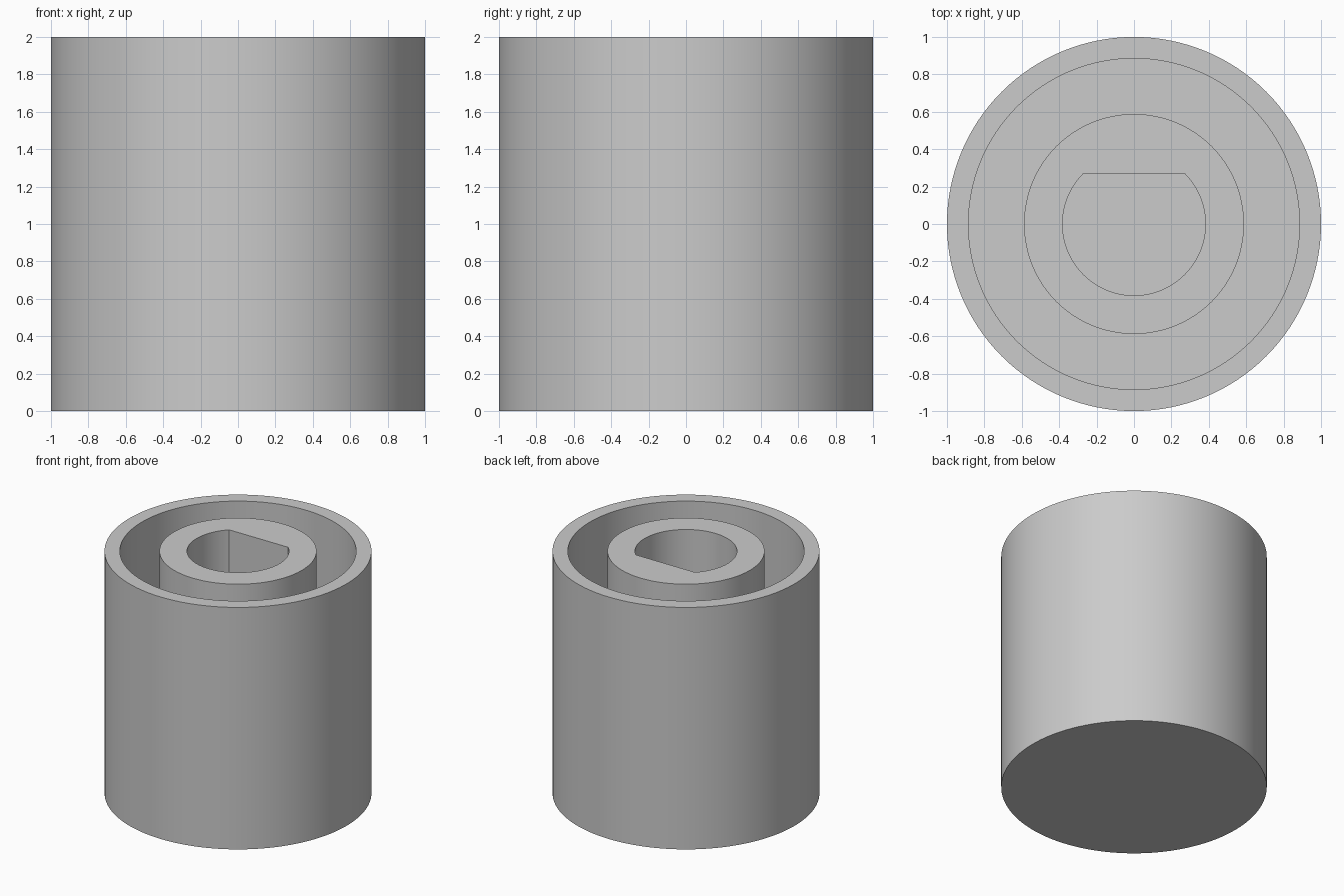
import bpy
import bmesh
from math import sin, cos, tau, radians

if "Cube" in bpy.data.objects:
    bpy.data.objects.remove(bpy.data.objects["Cube"], do_unlink=True)

SIDES = 128
FLOOR = 0.2      # level of the groove and socket floors
FLAT_Y = 0.27    # flat side of the D-shaped socket

grey = bpy.data.materials.new("light grey")
grey.use_nodes = True
colour = (0.6, 0.6, 0.6, 1)
grey.diffuse_color = colour
grey.node_tree.nodes["Principled BSDF"].inputs["Base Color"].default_value = colour

bm = bmesh.new()


def ring(radius, z, flat_y=None):
    """Circle of vertices, optionally cut flat at flat_y."""
    verts = []
    for i in range(SIDES):
        a = tau * i / SIDES
        y = radius * sin(a)
        if flat_y is not None:
            y = min(y, flat_y)
        verts.append(bm.verts.new((radius * cos(a), y, z)))
    return verts


# Outer wall, rim, groove, central boss and D-shaped socket
rings = [ring(1, 0), ring(1, 2), ring(0.885, 2), ring(0.885, FLOOR),
         ring(0.588, FLOOR), ring(0.588, 2),
         ring(0.382, 2, FLAT_Y), ring(0.382, FLOOR, FLAT_Y)]
for lower, upper in zip(rings, rings[1:]):
    for i in range(SIDES):
        j = (i + 1) % SIDES
        bm.faces.new((lower[i], lower[j], upper[j], upper[i]))

# Underside and socket floor
bm.faces.new(rings[0][::-1])
bm.faces.new(rings[-1])
bmesh.ops.recalc_face_normals(bm, faces=bm.faces)

mesh = bpy.data.meshes.new("knob_body")
bm.to_mesh(mesh)
bm.free()
mesh.materials.append(grey)
knob = bpy.data.objects.new("knob_body", mesh)
bpy.context.collection.objects.link(knob)

# Smooth walls with crisp rims
bpy.ops.object.select_all(action="DESELECT")
knob.select_set(True)
bpy.context.view_layer.objects.active = knob
bpy.ops.object.shade_smooth_by_angle(angle=radians(30))
